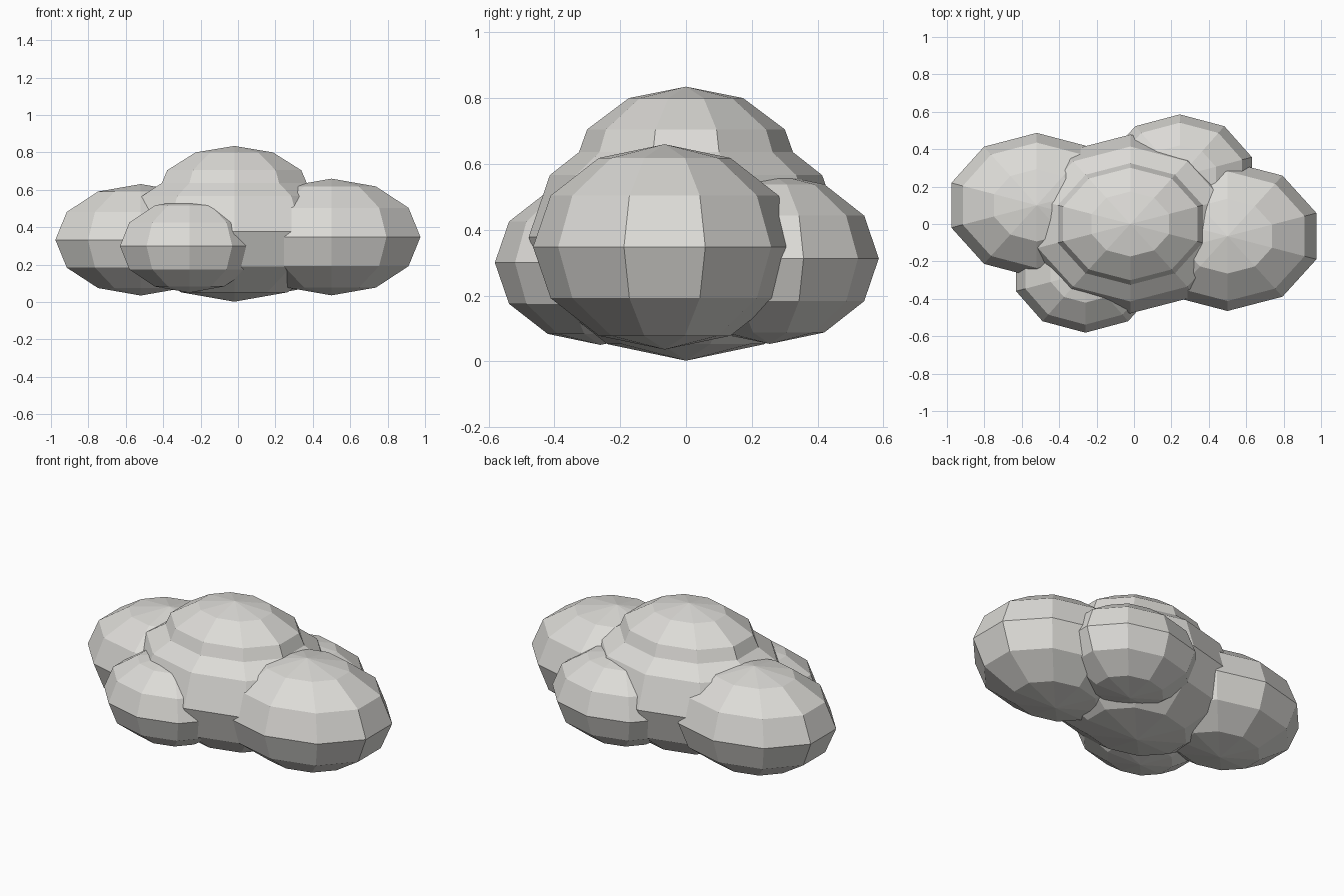
import bpy

if "Cube" in bpy.data.objects:
    bpy.data.objects.remove(bpy.data.objects["Cube"])

# One warm pale grey for the whole cloud
grey = bpy.data.materials.new("cloud_grey")
grey.diffuse_color = (0.72, 0.71, 0.68, 1)
grey.use_nodes = True
grey.node_tree.nodes["Principled BSDF"].inputs["Base Color"].default_value = grey.diffuse_color


def puff(name, centre, radii):
    """Flat-shaded, ten-sided squashed ball."""
    bpy.ops.mesh.primitive_uv_sphere_add(segments=10, ring_count=6, radius=1, location=centre)
    ob = bpy.context.object
    ob.name = name
    ob.scale = radii
    bpy.ops.object.transform_apply(location=False, rotation=False, scale=True)
    # a vertex must lie on the +x axis, as primitive spheres give with 10 segments
    ob.data.materials.append(grey)
    return ob


# Large body with a smaller crown on top
puff("main_puff", (-0.02, 0, 0.378), (0.60, 0.478, 0.376))
puff("crown_puff", (-0.02, 0, 0.575), (0.435, 0.347, 0.26))
# Side puffs
puff("right_puff", (0.50, -0.065, 0.348), (0.50, 0.40, 0.312))
puff("left_puff", (-0.52, 0.10, 0.333), (0.48, 0.387, 0.298))
# Small front and back puffs
puff("front_puff", (-0.26, -0.26, 0.30), (0.39, 0.321, 0.25))
puff("back_puff", (0.245, 0.255, 0.313), (0.405, 0.331, 0.26))
